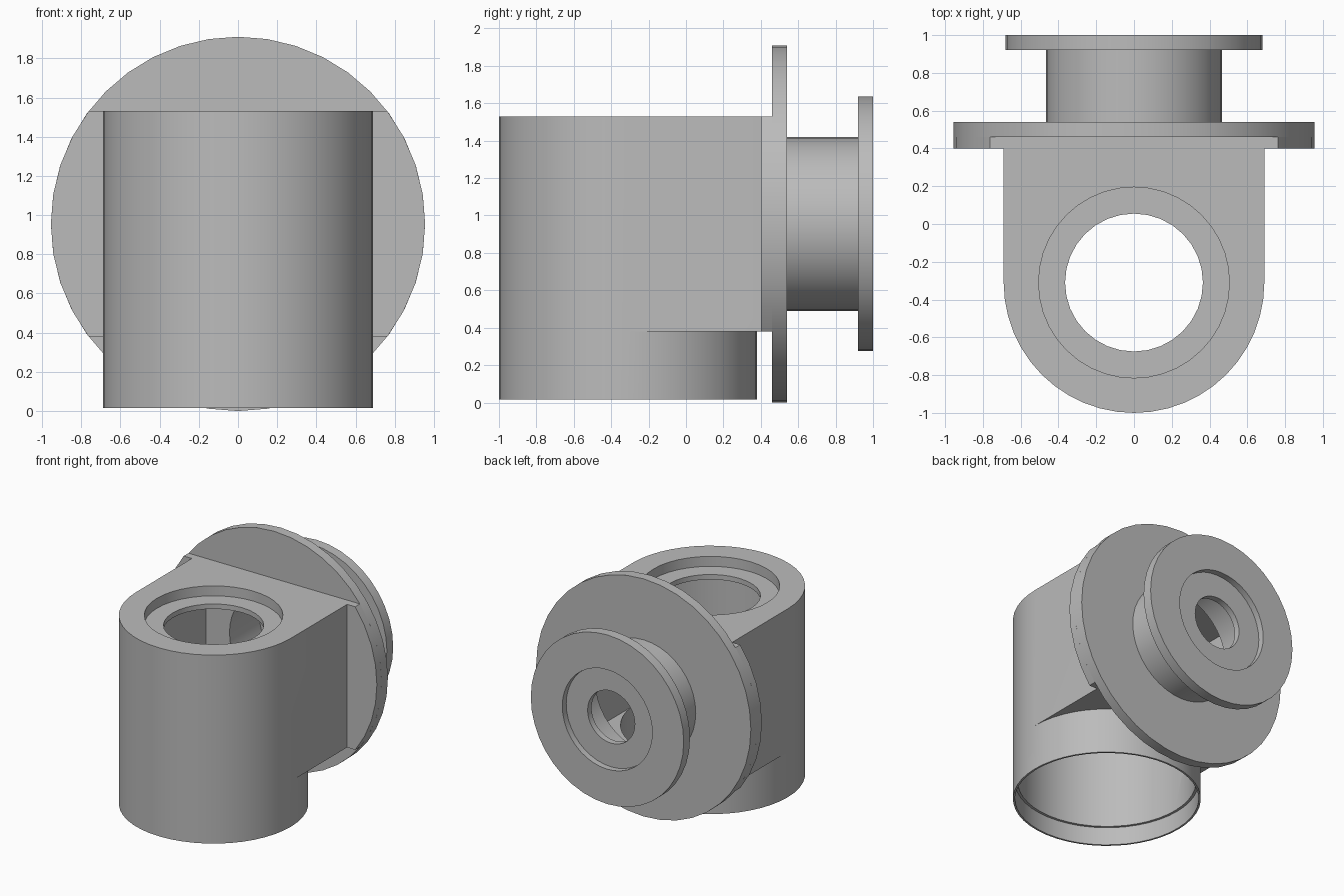
import bpy, bmesh
from math import sin, cos, pi, asin, radians
from mathutils import Matrix

cube = bpy.data.objects.get("Cube")
if cube:
    bpy.data.objects.remove(cube, do_unlink=True)

grey = bpy.data.materials.new("plain grey")
grey.use_nodes = True
COLOR = (0.5, 0.5, 0.5, 1)
grey.diffuse_color = COLOR
grey.node_tree.nodes["Principled BSDF"].inputs["Base Color"].default_value = COLOR

AXIS_Y = -0.31      # vertical barrel axis
AXIS_Z = 0.955      # horizontal flange axis
BARREL_R, DISC_R = 0.69, 0.955
TOP, SHELF = 1.53, 0.38


def add_object(name, bm):
    bmesh.ops.recalc_face_normals(bm, faces=bm.faces)
    mesh = bpy.data.meshes.new(name)
    bm.to_mesh(mesh)
    bm.free()
    mesh.materials.append(grey)
    obj = bpy.data.objects.new(name, mesh)
    bpy.context.collection.objects.link(obj)
    return obj


def upright(name, radius, z0, z1, sides=40):
    """Vertical cylinder on the barrel axis."""
    bm = bmesh.new()
    bmesh.ops.create_cone(bm, cap_ends=True, segments=sides, radius1=radius,
                          radius2=radius, depth=z1 - z0,
                          matrix=Matrix.Translation((0, AXIS_Y, (z0 + z1) / 2)))
    return add_object(name, bm)


def block(name, half_x, y0, y1, z0, z1):
    bm = bmesh.new()
    bmesh.ops.create_cube(bm, size=1)
    bmesh.ops.scale(bm, vec=(2 * half_x, y1 - y0, z1 - z0), verts=bm.verts)
    bmesh.ops.translate(bm, vec=(0, (y0 + y1) / 2, (z0 + z1) / 2), verts=bm.verts)
    return add_object(name, bm)


def lathe(name, profile, sides=40):
    """Closed (radius, y) profile turned about the horizontal axis."""
    bm = bmesh.new()
    rings = []
    for i in range(sides):
        a = 2 * pi * i / sides
        rings.append([bm.verts.new((r * sin(a), y, AXIS_Z + r * cos(a)))
                      for r, y in profile])
    n = len(profile)
    for i in range(sides):
        a, b = rings[i], rings[(i + 1) % sides]
        for j in range(n):
            k = (j + 1) % n
            bm.faces.new((a[j], a[k], b[k], b[j]))
    return add_object(name, bm)


def combine(obj, steps):
    """Apply boolean steps, then drop the helper objects."""
    for operation, helper in steps:
        helper.hide_render = True
        mod = obj.modifiers.new(operation.lower(), 'BOOLEAN')
        mod.operation = operation
        mod.solver = 'EXACT'
        mod.object = helper
    bpy.context.view_layer.update()
    graph = bpy.context.evaluated_depsgraph_get()
    mesh = bpy.data.meshes.new_from_object(obj.evaluated_get(graph))
    obj.modifiers.clear()
    obj.data = mesh
    for _, helper in steps:
        bpy.data.objects.remove(helper, do_unlink=True)


def cavity():
    return block("cavity_cutter", 0.65, AXIS_Y, 0.52, 0.41, 1.41)


# Hollow barrel with its square rear housing, stepped mouth and top port
body = upright("body", BARREL_R, 0.015, TOP, 48)
combine(body, [
    ('UNION', block("rear_housing", BARREL_R, AXIS_Y, 0.40, SHELF, TOP)),
    ('DIFFERENCE', upright("bore_cutter", 0.655, -0.1, 1.41, 48)),
    ('DIFFERENCE', cavity()),
    ('DIFFERENCE', upright("mouth_cutter", 0.675, -0.2, 0.16, 48)),
    ('DIFFERENCE', upright("port_cutter", 0.365, 1.2, 1.6, 32)),
    ('DIFFERENCE', upright("recess_cutter", 0.505, 1.45, 1.7)),
])

# Saddle: slice of a disc, flat above and below, joining housing and flange
bm = bmesh.new()
limit = asin((TOP - AXIS_Z) / DISC_R)
angles = [limit * (i / 4 - 1) for i in range(9)]
angles += [pi + a for a in angles]
outline = [bm.verts.new((DISC_R * cos(a), 0.40, AXIS_Z + DISC_R * sin(a)))
           for a in angles]
face = bm.faces.new(outline)
extruded = bmesh.ops.extrude_face_region(bm, geom=[face], use_keep_orig=True)
moved = [v for v in extruded["geom"] if isinstance(v, bmesh.types.BMVert)]
bmesh.ops.translate(bm, vec=(0, 0.06, 0), verts=moved)
saddle = add_object("flange_saddle", bm)
combine(saddle, [('DIFFERENCE', cavity())])

# Large flange
flange = lathe("main_flange", [(0.44, 0.46), (DISC_R, 0.46),
                               (DISC_R, 0.54), (0.44, 0.54)])
combine(flange, [('DIFFERENCE', cavity())])

# Hollow neck with the recessed end flange
neck = lathe("neck_and_end_flange", [
    (0.44, 0.54), (0.465, 0.54), (0.465, 0.92), (0.68, 0.92), (0.68, 1.0),
    (0.40, 1.0), (0.40, 0.95), (0.21, 0.95), (0.21, 0.90), (0.44, 0.90)])

# Smooth round walls, crisp edges
bpy.ops.object.select_all(action='DESELECT')
for part in (body, saddle, flange, neck):
    part.select_set(True)
bpy.context.view_layer.objects.active = body
bpy.ops.object.shade_smooth_by_angle(angle=radians(30))
